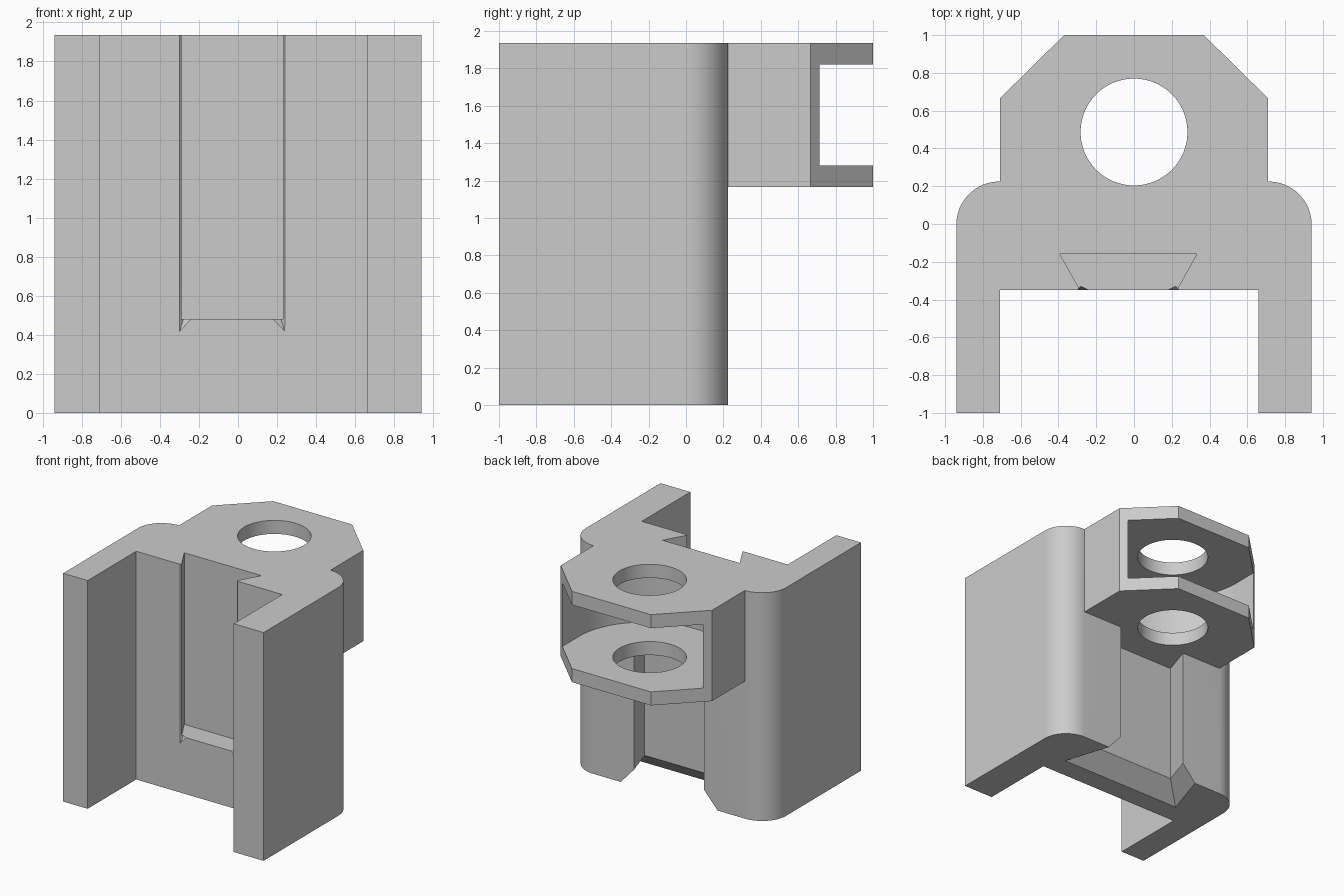
import bpy, bmesh, math

cube = bpy.data.objects.get("Cube")
if cube:
    bpy.data.objects.remove(cube, do_unlink=True)

TOP = 1.935

grey = bpy.data.materials.new("plain_grey")
grey.use_nodes = True
color = (0.6, 0.6, 0.6, 1)
grey.diffuse_color = color
grey.node_tree.nodes["Principled BSDF"].inputs["Base Color"].default_value = color


def loft(name, rings):
    """Closed solid through (profile, height) rings of equal point count."""
    bm = bmesh.new()
    loops = [[bm.verts.new((x, y, z)) for x, y in prof] for prof, z in rings]
    n = len(loops[0])
    for low, high in zip(loops, loops[1:]):
        for i in range(n):
            j = (i + 1) % n
            bm.faces.new((low[i], low[j], high[j], high[i]))
    bm.faces.new(loops[0][::-1])
    bm.faces.new(loops[-1])
    bmesh.ops.recalc_face_normals(bm, faces=bm.faces)
    mesh = bpy.data.meshes.new(name)
    bm.to_mesh(mesh)
    bm.free()
    obj = bpy.data.objects.new(name, mesh)
    bpy.context.collection.objects.link(obj)
    return obj


def prism(name, profile, z0, z1):
    return loft(name, [(profile, z0), (profile, z1)])


def mirrored(half, cx=0):
    """Complete a half profile by mirroring it across x = cx."""
    return [(cx + x, y) for x, y in half] + [(cx - x, y) for x, y in reversed(half)]


def arc(cx, cy, rx, ry, a0, a1, n):
    angles = [math.radians(a0 + (a1 - a0) * i / n) for i in range(n + 1)]
    return [(cx + rx * math.cos(a), cy + ry * math.sin(a)) for a in angles]


def cut(target, cutter):
    cutter.hide_render = True
    mod = target.modifiers.new("cut", 'BOOLEAN')
    mod.operation = 'DIFFERENCE'
    mod.solver = 'EXACT'
    mod.object = cutter
    bpy.context.view_layer.objects.active = target
    bpy.ops.object.modifier_apply(modifier=mod.name)
    bpy.data.objects.remove(cutter, do_unlink=True)


# Full-height block: rounded shoulders and a chamfered lug
half = [(0.94, -1)] + arc(0.71, 0, 0.23, 0.225, 0, 90, 16)
half += [(0.71, 0.665), (0.37, 1)]
bracket = prism("bracket_body", mirrored(half), 0, TOP)

# Open channel between the two front legs
channel = [(-0.71, -1.2), (0.66, -1.2), (0.66, -0.35), (-0.71, -0.35)]
cut(bracket, prism("channel_cutter", channel, -0.1, 2.1))


# Space under the lug, with a dovetail socket flaring at the bottom
def socket(off):
    deep = -0.03 - off
    side = 0.40 + off * 0.9
    return mirrored([(side - 0.32 * deep, deep), (side - 0.32 * 0.225, 0.225),
                     (1.2, 0.225), (1.2, 1.2)])


cut(bracket, loft("socket_cutter", [(socket(0.15), -0.01), (socket(0), 0.14),
                                    (socket(0), 1.165)]))

# Rounded cavity that splits the lug into two plates
cavity = arc(0, 0.485, 0.66, 0.62, 180, 360, 40) + [(0.66, 1.2), (-0.66, 1.2)]
cut(bracket, prism("cavity_cutter", cavity, 1.28, 1.82))

# Vertical pin hole through both plates
cut(bracket, prism("hole_cutter", arc(0, 0.487, 0.283, 0.283, 0, 354.375, 63), 1.1, 2.1))

# Dovetail slot in the front wall, open at the top
slot = mirrored([(0.227, -0.4), (0.362, -0.16)], -0.03)
cut(bracket, prism("slot_cutter", slot, 0.48, 2.1))

# Small bevels on the slot lips, tapering away below the slot floor
for s in (-1, 1):
    full = [(-0.03 + s * x, y) for x, y in ((0.275, -0.355), (0.2, -0.355), (0.25, -0.33))]
    tip = [(-0.03 + s * x, y) for x, y in ((0.275, -0.355), (0.268, -0.355), (0.271, -0.352))]
    cut(bracket, loft("lip_cutter", [(tip, 0.41), (full, 0.48), (full, 2.1)]))

# Finish: one colour, smooth rounds, sharp corners
bracket.data.materials.clear()
bracket.data.materials.append(grey)
for poly in bracket.data.polygons:
    poly.material_index = 0
for obj in bpy.context.selected_objects:
    obj.select_set(False)
bracket.select_set(True)
bpy.context.view_layer.objects.active = bracket
bpy.ops.object.shade_smooth_by_angle(angle=math.radians(25))
